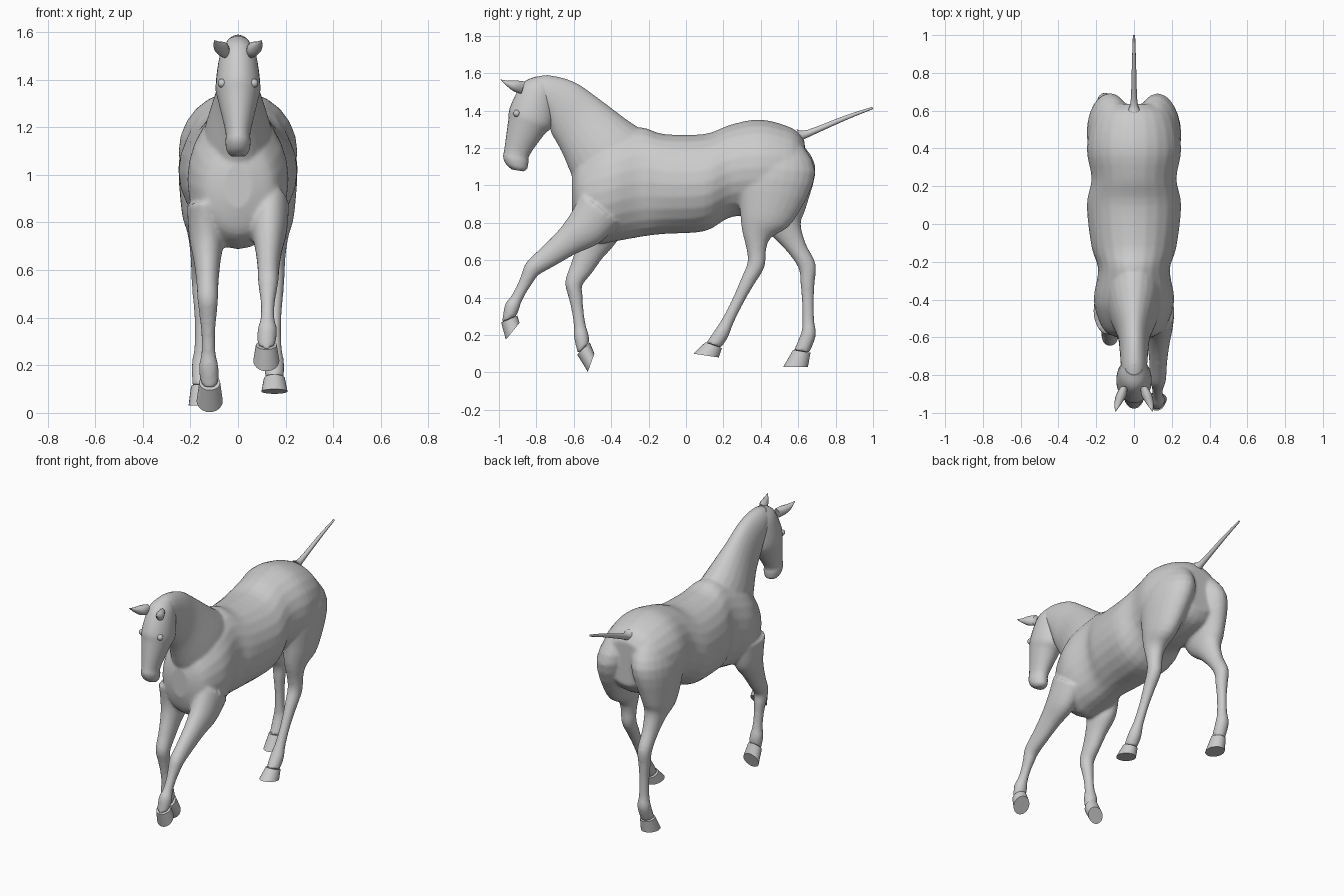
import bpy, bmesh, math
from mathutils import Vector

if "Cube" in bpy.data.objects:
    bpy.data.objects.remove(bpy.data.objects["Cube"])

grey = bpy.data.materials.new("plain grey")
grey.diffuse_color = (0.6, 0.6, 0.6, 1)
grey.use_nodes = True
grey.node_tree.nodes["Principled BSDF"].inputs["Base Color"].default_value = grey.diffuse_color


def span(y1, z1, y2, z2, w, x=0):
    """Section between two outline points: centre, half span, half width."""
    a, b = Vector((x, y1, z1)), Vector((x, y2, z2))
    return (a + b) / 2, (a - b) / 2, Vector((w, 0, 0))


def spline(a, b, c, d, t):
    return 0.5 * (2 * b + (c - a) * t + (2 * a - 5 * b + 4 * c - d) * t * t
                  + (3 * b - a - 3 * c + d) * t ** 3)


def loft(bm, secs, steps=4, sides=24):
    """Skin a smooth closed tube over elliptical sections."""
    n = len(secs)
    dense = []
    for i in range(n - 1):
        q = [secs[max(0, min(n - 1, i + k))] for k in (-1, 0, 1, 2)]
        for s in range(steps):
            dense.append([spline(*(e[j] for e in q), s / steps) for j in range(3)])
    dense.append(secs[-1])
    rings = []
    for c, d, w in dense:
        angles = [2 * math.pi * k / sides for k in range(sides)]
        rings.append([bm.verts.new(c + d * math.cos(a) + w * math.sin(a)) for a in angles])
    faces = [bm.faces.new(rings[0]), bm.faces.new(rings[-1][::-1])]
    for r, s in zip(rings, rings[1:]):
        for k in range(sides):
            m = (k + 1) % sides
            faces.append(bm.faces.new((r[k], s[k], s[m], r[m])))
    bmesh.ops.recalc_face_normals(bm, faces=faces)


def finish(name, bm, angle=None):
    me = bpy.data.meshes.new(name)
    bm.to_mesh(me)
    bm.free()
    me.materials.append(grey)
    ob = bpy.data.objects.new(name, me)
    bpy.context.collection.objects.link(ob)
    if angle:
        bpy.ops.object.select_all(action='DESELECT')
        ob.select_set(True)
        bpy.context.view_layer.objects.active = ob
        bpy.ops.object.shade_smooth_by_angle(angle=math.radians(angle))
    return ob


# Limb girths: position along the joints, half depth, half width
FRONT = [(0, .13, .08), (1, .11, .075), (1.35, .078, .058), (1.7, .061, .047)]
REAR = [(0, .115, .07), (1, .215, .12), (2, .15, .085), (3, .083, .06), (3.5, .053, .047)]
LOWER = [(0, .047, .043), (.25, .038, .036), (.5, .032, .029), (.8, .032, .030),
         (1, .04, .041), (2, .042, .039)]


def leg(bm, name, side, rear, joints, toe, heel):
    """Loft a leg through its joints into bm, and make its hoof."""
    joints = [(-.46, .875)] + joints if not rear else [(.465, 1.26), (.478, 1.09)] + joints
    base = len(joints) - 3
    rows = (REAR if rear else FRONT) + [(base + t, d, w) for t, d, w in LOWER]
    pts = []
    for t, d, w in rows:
        i = min(int(t), len(joints) - 2)
        y, z = (a + (b - a) * (t - i) for a, b in zip(joints[i], joints[i + 1]))
        x = min(.153, .09 + .035 * t) if rear else .135 - .004 * t
        pts.append(Vector((side * x, y, z)))
    secs = []
    for i, (t, d, w) in enumerate(rows):
        run = pts[min(i + 1, len(pts) - 1)] - pts[max(i - 1, 0)]
        fore = Vector((0, run.z, -run.y)).normalized()
        secs.append((pts[i], fore * d, Vector((w, 0, 0))))
    # Hoof tilts between the pastern and the sole
    sole = span(*toe, *heel, .055, pts[-1].x)
    fore = (secs[-1][1].normalized() + sole[1].normalized() * 1.3).normalized()
    secs[-1] = (pts[-1], fore * .042, secs[-1][2])
    loft(bm, secs)
    hoof = bmesh.new()
    loft(hoof, [(pts[-1], fore * .047, Vector((.044, 0, 0))), sole], steps=1)
    finish(name + "_hoof", hoof, 40)


# Fused body: trunk, neck and legs blended into one skin
bm = bmesh.new()
# Trunk: y, back line, belly line, half width
loft(bm, [span(y, top, y, low, w) for y, top, low, w in (
    (-.61, 1.05, .86, .06), (-.57, 1.14, .75, .15), (-.47, 1.23, .69, .20),
    (-.38, 1.27, .70, .212), (-.24, 1.31, .725, .19), (-.12, 1.275, .74, .225),
    (.1, 1.275, .755, .25), (.24, 1.325, .83, .225), (.4, 1.352, .84, .25),
    (.57, 1.305, .88, .215), (.635, 1.235, .95, .14))])
# Neck: crest, throat line, half width
loft(bm, [span(*r) for r in (
    (-.20, 1.28, -.50, .90, .15), (-.30, 1.34, -.585, 1.0, .14),
    (-.48, 1.475, -.665, 1.18, .09), (-.60, 1.555, -.72, 1.28, .077),
    (-.74, 1.59, -.75, 1.38, .07), (-.83, 1.572, -.79, 1.45, .06))])
leg(bm, "front_right", 1, False,
    [(-.54, .77), (-.82, .555), (-.93, .35), (-.945, .285)], (-.963, .175), (-.89, .265))
leg(bm, "front_left", -1, False,
    [(-.468, .74), (-.60, .475), (-.56, .195), (-.548, .128)], (-.525, .003), (-.49, .10))
leg(bm, "rear_right", 1, True,
    [(.43, .85), (.378, .745), (.374, .575), (.19, .208), (.148, .146)],
    (.04, .10), (.175, .08))
leg(bm, "rear_left", -1, True,
    [(.495, .855), (.54, .76), (.648, .567), (.655, .205), (.619, .113)],
    (.52, .03), (.652, .03))
body = finish("body", bm)
skin = body.modifiers.new("fuse", 'REMESH')
skin.mode = 'VOXEL'
skin.voxel_size = .01
skin.use_smooth_shade = True
soft = body.modifiers.new("soften", 'SMOOTH')
soft.factor = .5
soft.iterations = 5

# Head: brow and nose line, jaw line, half width
bm = bmesh.new()
loft(bm, [span(*r) for r in (
    (-.80, 1.582, -.70, 1.52, .05), (-.875, 1.545, -.70, 1.455, .077),
    (-.94, 1.42, -.71, 1.325, .094), (-.95, 1.35, -.76, 1.27, .083),
    (-.97, 1.20, -.835, 1.165, .053), (-.977, 1.15, -.843, 1.12, .053),
    (-.96, 1.11, -.85, 1.088, .046), (-.93, 1.085, -.87, 1.075, .03))])
finish("head", bm, 50)

# Ears and eyes on both sides
for name, s in (("right", 1), ("left", -1)):
    bm = bmesh.new()
    loft(bm, [span(*r, s * x) for *r, x in (
        (-.86, 1.555, -.88, 1.49, .02, .055), (-.90, 1.56, -.915, 1.50, .028, .068),
        (-.95, 1.56, -.945, 1.52, .02, .083), (-.992, 1.566, -.988, 1.56, .003, .098))],
        sides=12)
    finish(name + "_ear", bm, 60)
    bm = bmesh.new()
    bmesh.ops.create_uvsphere(bm, u_segments=16, v_segments=10, radius=.019)
    bmesh.ops.translate(bm, verts=bm.verts, vec=(.066 * s, -.905, 1.385))
    finish(name + "_eye", bm, 60)

# Tail dock
bm = bmesh.new()
loft(bm, [span(*r) for r in (
    (.59, 1.30, .62, 1.24, .03), (.65, 1.297, .67, 1.265, .017),
    (.85, 1.373, .858, 1.35, .011), (.997, 1.42, 1.0, 1.408, .006))], sides=12)
finish("tail", bm, 60)
